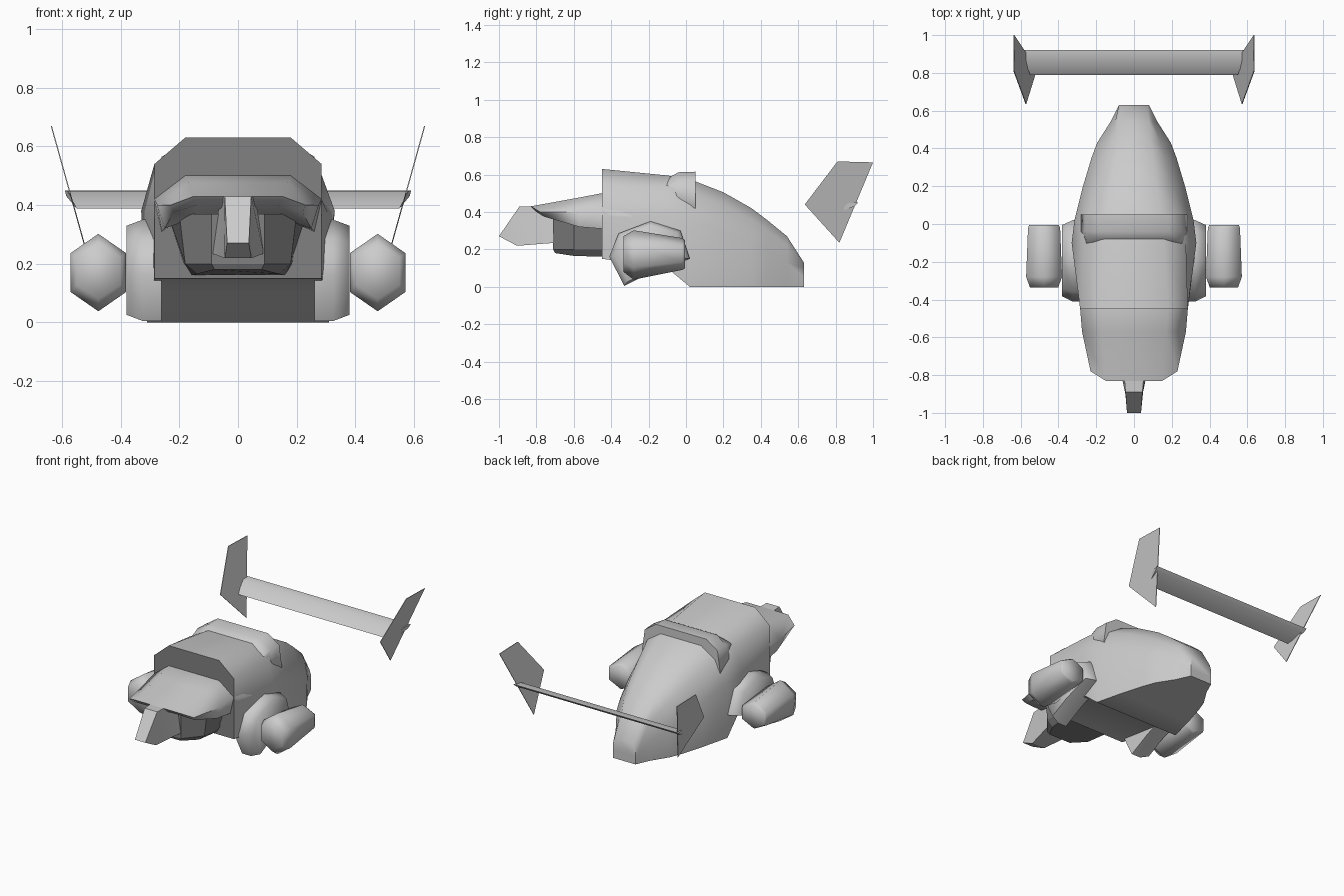
import bpy, bmesh, math

if "Cube" in bpy.data.objects:
    bpy.data.objects.remove(bpy.data.objects["Cube"])


def make(name, bm, smooth=30):
    bmesh.ops.recalc_face_normals(bm, faces=bm.faces)
    if bm.calc_volume(signed=True) < 0:
        bmesh.ops.reverse_faces(bm, faces=bm.faces)
    me = bpy.data.meshes.new(name)
    bm.to_mesh(me)
    bm.free()
    ob = bpy.data.objects.new(name, me)
    bpy.context.collection.objects.link(ob)
    if smooth:
        bpy.ops.object.select_all(action='DESELECT')
        ob.select_set(True)
        bpy.context.view_layer.objects.active = ob
        bpy.ops.object.shade_smooth_by_angle(angle=math.radians(smooth))
    return ob


def loft(name, rings, smooth=30):
    """Skin equal-length closed rings and cap both ends."""
    bm = bmesh.new()
    vs = [[bm.verts.new(p) for p in r] for r in rings]
    n = len(vs[0])
    for a, b in zip(vs, vs[1:]):
        for i in range(n):
            j = (i + 1) % n
            bm.faces.new((a[i], a[j], b[j], b[i]))
    bm.faces.new(vs[0])
    bm.faces.new(vs[-1])
    return make(name, bm, smooth)


def sym(half):
    """Complete a half outline by mirroring it across x = 0."""
    return list(half) + [(-x, y, z) for x, y, z in reversed(half)]


def mirror(ob):
    ob.modifiers.new("mirror", 'MIRROR').use_axis = (True, False, False)


dark = bpy.data.materials.new("dark_grey")
dark.diffuse_color = (.22, .22, .22, 1)
dark.use_nodes = True
dark.node_tree.nodes["Principled BSDF"].inputs["Base Color"].default_value = dark.diffuse_color

# Body shell: bottom, middle, shoulder and top points of each section
sections = [
    (-.45, [(.285, .15), (.285, .36), (.285, .54), (.18, .63)]),
    (-.10, [(.30, .10), (.33, .38), (.275, .53), (.16, .595)]),
    (.02, [(.31, 0), (.315, .36), (.25, .51), (.15, .575)]),
    (.20, [(.265, 0), (.27, .30), (.20, .44), (.12, .505)]),
    (.35, [(.22, 0), (.225, .24), (.165, .36), (.10, .42)]),
    (.43, [(.19, 0), (.195, .20), (.14, .305), (.09, .36)]),
    (.54, [(.12, 0), (.125, .13), (.10, .22), (.08, .27)]),
    (.63, [(.08, 0), (.08, .05), (.08, .10), (.07, .13)]),
]
body = loft("body_shell", [sym([(x, y, z) for x, z in pts]) for y, pts in sections], 60)

# Dark front face of the shell
body.data.materials.append(None)
body.data.materials.append(dark)
for f in body.data.polygons:
    if all(body.data.vertices[v].co.y < -.44 for v in f.vertices):
        f.material_index = 1

# Raised collar across the back
loft("back_collar", [
    sym([(.26, -.13, .49), (.265, -.12, .51), (.25, -.10, .55), (.16, -.09, .585)]),
    sym([(.26, -.06, .45), (.28, -.04, .48), (.26, -.04, .565), (.18, -.04, .612)]),
    sym([(.26, .05, .41), (.28, .05, .42), (.26, .05, .56), (.18, .05, .615)]),
], 60)

# Hood overhanging the face
loft("hood", [
    sym([(.14, -.80, .40), (.22, -.76, .375), (.23, -.78, .40), (.15, -.83, .43)]),
    sym([(.14, -.57, .36), (.25, -.57, .32), (.275, -.57, .40), (.17, -.57, .477)]),
    sym([(.20, -.45, .35), (.26, -.45, .31), (.285, -.45, .42), (.18, -.45, .50)]),
    sym([(.20, -.22, .34), (.30, -.22, .34), (.312, -.22, .36), (.18, -.22, .45)]),
], 75)

# Faceted face below the hood
face = loft("face", [
    sym([(.09, -.71, .37), (.20, -.60, .37), (.24, -.42, .37)]),
    sym([(.09, -.71, .20), (.18, -.60, .20), (.185, -.42, .20)]),
    sym([(.08, -.70, .18), (.14, -.60, .165), (.16, -.42, .16)]),
], 20)
face.data.materials.append(dark)

# Beak-like nose, flaring towards the face
loft("nose", [
    sym([(.088, -.70, .235), (.06, -.70, .43)]),
    sym([(.048, -.89, .22), (.045, -.89, .43)]),
    sym([(.045, -.905, .22), (.037, -1.0, .27)]),
], 10)

# Side mounts joining the pods to the body
side = [(-.41, .16), (-.36, .285), (-.19, .35), (-.03, .30), (.02, .15), (-.18, .08), (-.33, .005)]
mid = (-.19, .18)


def mount_ring(x, s):
    return [(x, mid[0] + (y - mid[0]) * s, mid[1] + (z - mid[1]) * s) for y, z in side]


mirror(loft("side_mount", [mount_ring(.26, 1), mount_ring(.325, 1), mount_ring(.38, .88)], 75))


# Hexagonal side pods
def hexagon(y, rx, rz, cz):
    return [(.476 + rx * math.sin(math.pi * i / 3) / .866, y, cz + rz * math.cos(math.pi * i / 3))
            for i in range(6)]


mirror(loft("side_pod", [
    hexagon(-.335, .075, .095, .175), hexagon(-.28, .095, .132, .17),
    hexagon(-.02, .085, .085, .175), hexagon(-.005, .078, .075, .175)], 80))

# Rear wing: thin tilted blade
blade = [(.79, .388, .55), (.87, .448, .58), (.92, .45, .59), (.90, .43, .585)]
loft("rear_wing", [[(s * x, y, z) for y, z, x in blade] for s in (-1, 1)], 80)

# Leaning end fins
fin = [(.635, .44), (.81, .67), (1.0, .665), (.82, .235)]
mirror(loft("wing_fin", [[(.515 + (z - .235) * .279 + d, y, z) for y, z in fin]
                         for d in (-.002, .002)], 0))
